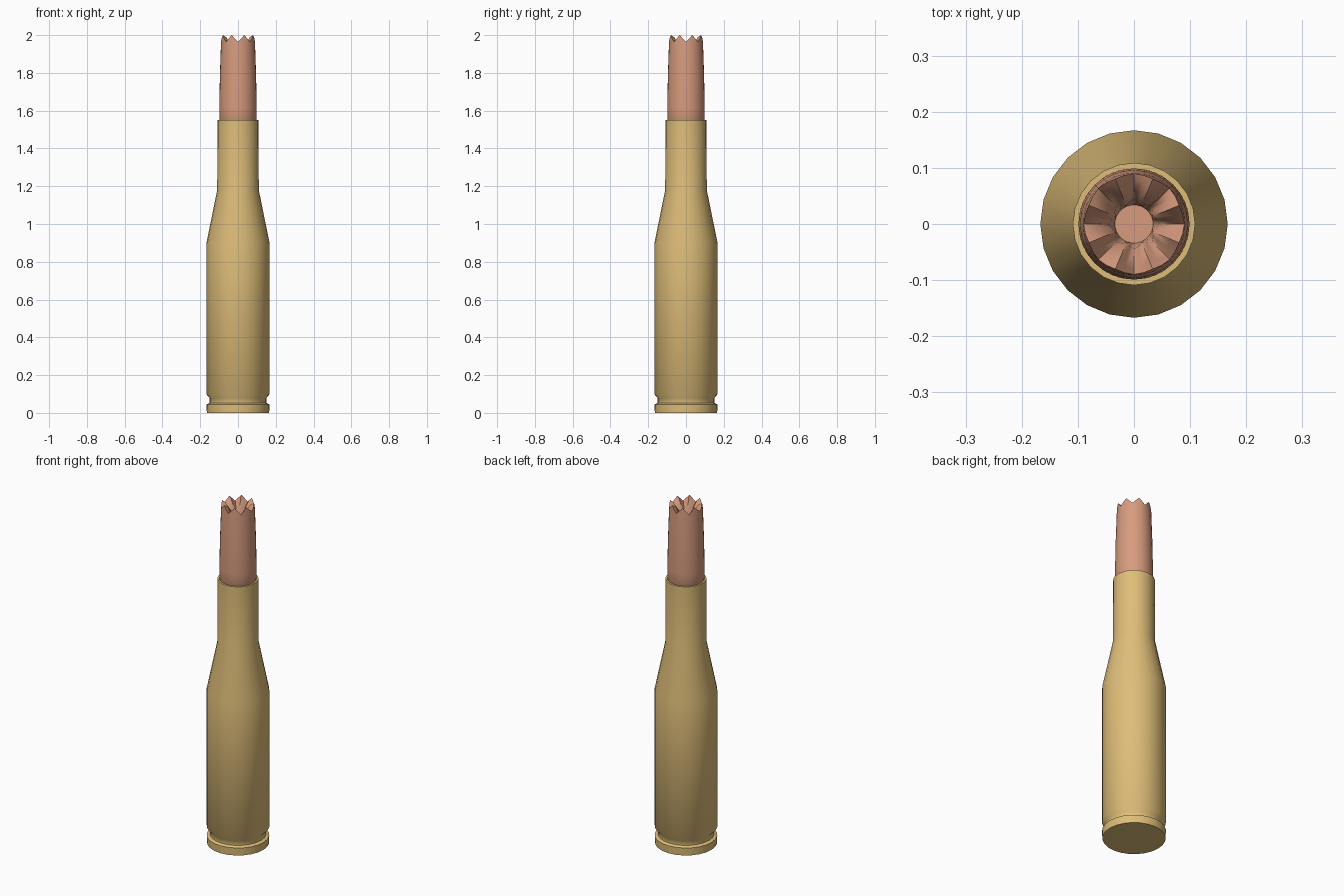
import bpy, bmesh, math

cube = bpy.data.objects.get("Cube")
if cube:
    bpy.data.objects.remove(cube)


def material(name, rgb):
    m = bpy.data.materials.new(name)
    m.use_nodes = True
    m.diffuse_color = (*rgb, 1)
    m.node_tree.nodes["Principled BSDF"].inputs["Base Color"].default_value = (*rgb, 1)
    return m


def lathe(name, rings, sides, mat, angle):
    """Skin a stack of rings; each ring is a function of the side index giving (radius, z)."""
    bm = bmesh.new()
    loops = []
    for ring in rings:
        loop = []
        for i in range(sides):
            a = 2 * math.pi * i / sides
            r, z = ring(i)
            loop.append(bm.verts.new((r * math.cos(a), r * math.sin(a), z)))
        loops.append(loop)
    for low, high in zip(loops, loops[1:]):
        for i in range(sides):
            j = (i + 1) % sides
            bm.faces.new((low[i], low[j], high[j], high[i]))
    bm.faces.new(loops[0][::-1])
    bm.faces.new(loops[-1])
    bmesh.ops.recalc_face_normals(bm, faces=bm.faces[:])
    mesh = bpy.data.meshes.new(name)
    bm.to_mesh(mesh)
    bm.free()
    obj = bpy.data.objects.new(name, mesh)
    bpy.context.collection.objects.link(obj)
    mesh.materials.append(mat)
    bpy.ops.object.select_all(action='DESELECT')
    obj.select_set(True)
    bpy.context.view_layer.objects.active = obj
    bpy.ops.object.shade_smooth_by_angle(angle=math.radians(angle))
    return obj


def plain(r, z):
    return lambda i: (r, z)


def toothed(r_notch, z_notch, r_tip, z_tip):
    """Eight teeth around the ring, notches on the axes."""
    def ring(i):
        t = (0, 0.5, 1, 0.5)[i % 4]
        return r_notch + (r_tip - r_notch) * t, z_notch + (z_tip - z_notch) * t
    return ring


brass = material("brass", (0.73, 0.51, 0.19))
copper = material("copper", (0.68, 0.33, 0.21))

# Brass case: rim, extractor groove, body, shoulder, neck and open mouth
case_profile = [(0.165, 0), (0.167, 0.045), (0.15, 0.052), (0.15, 0.078),
                (0.167, 0.098), (0.167, 0.9), (0.11, 1.18), (0.109, 1.55),
                (0.099, 1.55), (0.099, 1.5)]
lathe("case", [plain(r, z) for r, z in case_profile], 24, brass, 60)

# Copper bullet: tapered jacket, toothed crown and hollow point
bullet_rings = [plain(0.09, 1.53), plain(0.098, 1.55), plain(0.099, 1.62), plain(0.096, 1.78),
                plain(0.091, 1.93), toothed(0.09, 1.965, 0.087, 2.0),
                toothed(0.083, 1.96, 0.068, 1.99),
                toothed(0.045, 1.92, 0.036, 1.94), plain(0.034, 1.87)]
lathe("bullet", bullet_rings, 32, copper, 60)
